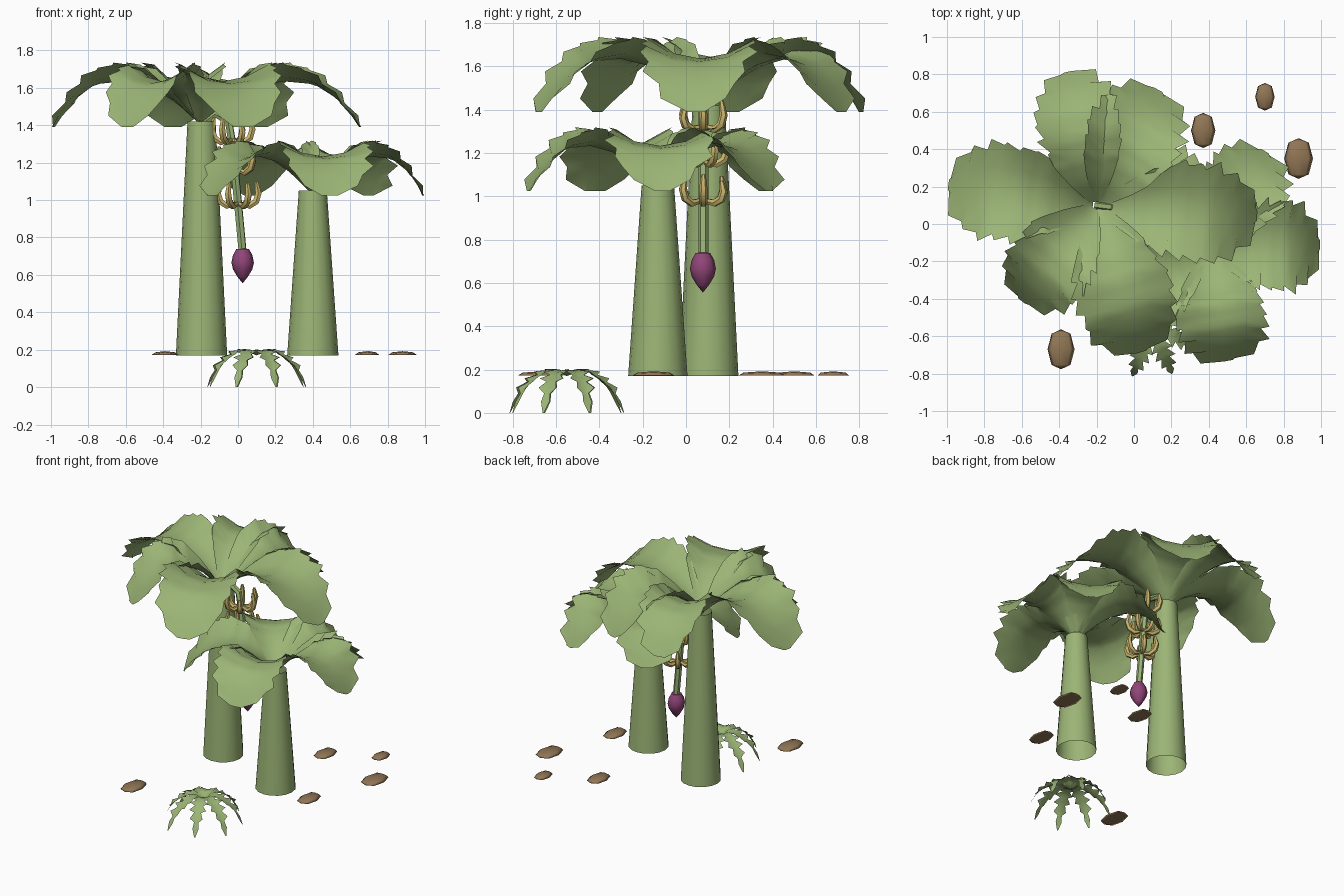
import bpy, bmesh, math, random
from mathutils import Vector, Matrix

random.seed(4)
cube = bpy.data.objects.get("Cube")
if cube:
    bpy.data.objects.remove(cube, do_unlink=True)


def material(name, rgb):
    m = bpy.data.materials.new(name)
    m.use_nodes = True
    m.diffuse_color = (*rgb, 1)
    m.node_tree.nodes["Principled BSDF"].inputs["Base Color"].default_value = (*rgb, 1)
    return m


GREEN = material("leaf green", (0.33, 0.46, 0.18))
YELLOW = material("fruit yellow", (0.60, 0.47, 0.15))
PURPLE = material("flower purple", (0.28, 0.06, 0.19))
BROWN = material("stone brown", (0.28, 0.18, 0.09))


def finish(obj, mat, angle=50):
    obj.data.materials.clear()
    obj.data.materials.append(mat)
    bpy.ops.object.select_all(action="DESELECT")
    obj.select_set(True)
    bpy.context.view_layer.objects.active = obj
    if obj.type == "CURVE":
        bpy.ops.object.convert(target="MESH")
        obj = bpy.context.object
    bpy.ops.object.shade_smooth_by_angle(angle=math.radians(angle))
    return obj


def from_bmesh(name, bm, mat, angle=50):
    me = bpy.data.meshes.new(name)
    bm.to_mesh(me)
    bm.free()
    obj = bpy.data.objects.new(name, me)
    bpy.context.collection.objects.link(obj)
    return finish(obj, mat, angle)


def interp(points, t):
    """Linear lookup in a list of (position, value, ...) rows."""
    for a, b in zip(points, points[1:]):
        if t <= b[0]:
            k = (t - a[0]) / (b[0] - a[0])
            return [p + (q - p) * k for p, q in zip(a, b)]
    return list(points[-1])


def trunk(name, x, y, top):
    bm = bmesh.new()
    low = 0.17
    bmesh.ops.create_cone(bm, cap_ends=False, segments=16, radius1=0.137, radius2=0.075,
                          depth=top - low,
                          matrix=Matrix.Translation((x, y, (top + low) / 2)))
    from_bmesh(name, bm, GREEN)


# Rows of leaf shape: reach, midrib height, half width, edge lift
BROAD = [(0.0, 0.0, 0.04, 0.02), (0.15, 0.105, 0.13, 0.06), (0.32, 0.18, 0.21, 0.1),
         (0.5, 0.215, 0.25, 0.1), (0.7, 0.2, 0.255, 0.065), (0.86, 0.115, 0.215, 0.02),
         (0.95, 0.025, 0.14, 0.0), (1.0, -0.03, 0.05, 0.0)]


def broad_leaf(name, origin, degrees, length, width, rise):
    bm = bmesh.new()
    turn = Matrix.Translation(origin) @ Matrix.Rotation(math.radians(degrees), 4, "Z")
    rows, steps = [], 18
    for i in range(steps + 1):
        reach, height, half, lift = interp(BROAD, i / steps)
        row = []
        for u in (-1, -0.5, 0, 0.5, 1):
            w, push = half * u * width, 0
            if abs(u) == 1 and i > 5:            # ragged margin
                w *= 1.06 if i % 2 else 0.95
                w += random.uniform(-0.015, 0.015)
                push = 0.022 if i % 2 else -0.008
            row.append(bm.verts.new(turn @ Vector((0.02 + reach * (length - 0.02) + push, w,
                                                   rise * (height + lift * u * u)))))
        rows.append(row)
    for a, b in zip(rows, rows[1:]):
        for k in range(4):
            bm.faces.new((a[k], b[k], b[k + 1], a[k + 1]))
    from_bmesh(name, bm, GREEN, 70)


def crown(name, origin, rise, leaves):
    for n, (deg, length, width) in enumerate(leaves):
        broad_leaf(f"{name}_leaf_{n + 1}", origin, deg, length, width, rise)


# Two trunks with their crowns
trunk("tall_trunk", -0.195, 0.105, 1.42)
trunk("short_trunk", 0.4, -0.13, 1.05)
crown("tall", (-0.2, 0.1, 1.42), 1, [(172, 0.8, 1), (102, 0.73, 0.87), (62, 0.7, 1),
                                     (-4, 0.86, 1), (-73, 0.82, 1), (-128, 0.65, 0.9)])
crown("short", (0.4, -0.13, 1.05), 0.85, [(2, 0.595, 0.95), (60, 0.6, 0.9), (125, 0.6, 0.9),
                                          (208, 0.62, 0.95), (-80, 0.61, 0.95)])


def tubes(name, paths, depth, mat):
    """Each path is a list of (point, radius factor)."""
    cu = bpy.data.curves.new(name, "CURVE")
    cu.dimensions = "3D"
    cu.bevel_depth = depth
    cu.bevel_resolution = 1
    cu.use_fill_caps = True
    for path in paths:
        sp = cu.splines.new("POLY")
        sp.points.add(len(path) - 1)
        for p, (co, r) in zip(sp.points, path):
            p.co = (*co, 1)
            p.radius = r
    obj = bpy.data.objects.new(name, cu)
    bpy.context.collection.objects.link(obj)
    finish(obj, mat)


# Hanging stem
tubes("fruit_stem", [[((-0.2, 0.1, 1.4), 1), ((-0.12, 0.09, 1.46), 1), ((-0.05, 0.08, 1.42), 1),
                      ((-0.03, 0.08, 1.3), 1), ((0.025, 0.08, 0.72), 1)]], 0.023, GREEN)

# Tiers of curved fruit: outward, then hooked upward
HOOK = [(0.015, 0.01, 0.7), (0.06, -0.002, 1), (0.095, 0.02, 1.1),
        (0.108, 0.06, 1.05), (0.1, 0.1, 0.75), (0.097, 0.12, 0.45)]
for tier, base in enumerate((1.31, 1.15, 0.97)):
    cx = -0.03 + 0.055 * (1.3 - base) / 0.58
    paths = []
    for k in range(6):
        a = math.tau * (k + tier / 2) / 6
        tall = random.uniform(0.8, 1.15)
        paths.append([((cx + r * math.cos(a), 0.08 + r * math.sin(a), base + h * tall), s)
                      for r, h, s in HOOK])
    tubes(f"fruit_tier_{tier + 1}", paths, 0.018, YELLOW)


def lathe(name, x, y, profile, mat, sides=8):
    bm = bmesh.new()
    rings = [[bm.verts.new((x + r * math.cos(math.tau * k / sides),
                            y + r * math.sin(math.tau * k / sides), z)) for k in range(sides)]
             for r, z in profile]
    for a, b in zip(rings, rings[1:]):
        for k in range(sides):
            j = (k + 1) % sides
            bm.faces.new((a[k], a[j], b[j], b[k]))
    bmesh.ops.remove_doubles(bm, verts=bm.verts, dist=0.0005)
    bmesh.ops.recalc_face_normals(bm, faces=bm.faces)
    from_bmesh(name, bm, mat)


# Flower bud
lathe("flower_bud", 0.025, 0.078, [(0, 0.555), (0.028, 0.59), (0.052, 0.63), (0.06, 0.665),
                                   (0.052, 0.705), (0.034, 0.738), (0, 0.742)], PURPLE)

# Flat stones: low domes, long along y, with soft rims
STONES = [(-0.39, -0.67, 0.072, 0.11), (0.37, 0.5, 0.065, 0.097), (0.7, 0.68, 0.052, 0.076),
          (0.88, 0.35, 0.077, 0.112), (0.69, -0.15, 0.065, 0.1)]
for n, (x, y, rx, ry) in enumerate(STONES):
    bm = bmesh.new()
    bmesh.ops.create_uvsphere(bm, u_segments=8, v_segments=4, radius=1)
    bmesh.ops.rotate(bm, verts=bm.verts, matrix=Matrix.Rotation(math.pi / 2, 3, "X"))
    for v in bm.verts:
        blunt = 1.1 if abs(v.co.y) < 0.9 else 1
        v.co = (x + v.co.x * rx, y + v.co.y * ry * blunt * 0.97,
                0.172 + max(v.co.z, 0) * 0.02)
    from_bmesh(f"stone_{n + 1}", bm, BROWN, 180)

# Small fern: drooping fronds with forward-pointing teeth
FROND = [(0.0, 0.17), (0.06, 0.198), (0.12, 0.185), (0.19, 0.14), (0.25, 0.075), (0.285, 0.0)]
for n in range(8):
    bm = bmesh.new()
    turn = Matrix.Translation((0.1, -0.55, 0)) @ Matrix.Rotation(math.tau * (n + 0.5) / 8, 4, "Z")
    reach = 0.95 + 0.05 * (n % 2)
    rows, steps = [], 12
    for i in range(steps + 1):
        t = i / steps
        r, z = interp(FROND, t * FROND[-1][0])
        w = 0.055 * math.sin(math.pi * (0.1 + 0.86 * t)) * (1.1 if i % 2 else 0.5)
        push = 0.022 if i % 2 and t < 0.9 else 0
        rows.append([bm.verts.new(turn @ Vector((reach * r + (push if u else 0), u * w,
                                                 z + 0.01 * abs(u) * (1 - t))))
                     for u in (-1, 0, 1)])
    for a, b in zip(rows, rows[1:]):
        for k in range(2):
            bm.faces.new((a[k], b[k], b[k + 1], a[k + 1]))
    from_bmesh(f"fern_frond_{n + 1}", bm, GREEN)
